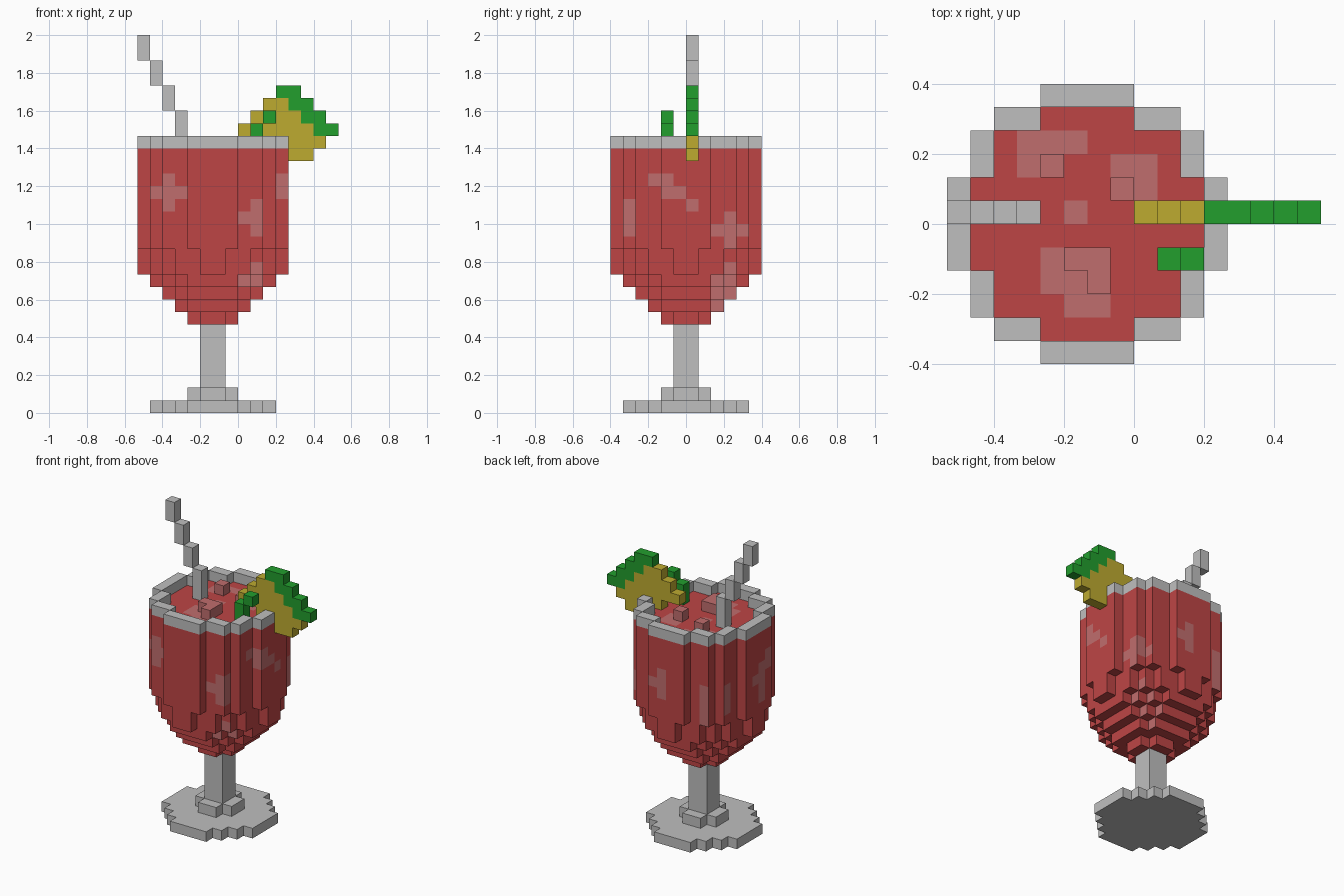
import bpy
import bmesh
from mathutils import Vector

cube = bpy.data.objects.get("Cube")
if cube:
    bpy.data.objects.remove(cube, do_unlink=True)

UNIT = 1 / 15      # edge of one block
AXIS_X = -2        # the glass stands off centre, in blocks


def material(name, rgb):
    mat = bpy.data.materials.new(name)
    mat.use_nodes = True
    colour = (*rgb, 1)
    mat.diffuse_color = colour
    mat.node_tree.nodes["Principled BSDF"].inputs["Base Color"].default_value = colour
    return mat


GLASS = material("pale_grey", (0.52, 0.52, 0.52))
DRINK = material("red", (0.515, 0.06, 0.06))
ICE = material("pink", (0.53, 0.155, 0.155))
FLESH = material("yellow", (0.515, 0.407, 0.03))
PEEL = material("green", (0.016, 0.342, 0.027))

SIDES = {"right": (1, 0, 0), "left": (-1, 0, 0), "back": (0, 1, 0),
         "front": (0, -1, 0), "top": (0, 0, 1), "bottom": (0, 0, -1)}


def build(name, cells, mats, rule=None):
    """Make a block object from a set of cells, keeping only outer faces."""
    bm = bmesh.new()
    for cell in sorted(cells):
        centre = Vector(cell) + Vector((0.5, 0.5, 0.5))
        for side, direction in SIDES.items():
            n = Vector(direction)
            if tuple(c + d for c, d in zip(cell, direction)) in cells:
                continue
            u = Vector((n.y, n.z, n.x))
            v = n.cross(u)
            corners = [centre + (n + u * a + v * b) / 2
                       for a, b in ((-1, -1), (1, -1), (1, 1), (-1, 1))]
            face = bm.faces.new([bm.verts.new(c * UNIT) for c in corners])
            if rule:
                face.material_index = rule(cell, side)
    bmesh.ops.remove_doubles(bm, verts=bm.verts, dist=UNIT / 100)
    mesh = bpy.data.meshes.new(name)
    bm.to_mesh(mesh)
    bm.free()
    for mat in mats:
        mesh.materials.append(mat)
    obj = bpy.data.objects.new(name, mesh)
    bpy.context.collection.objects.link(obj)
    return obj


def disc(widths, bottom, top):
    """Round layer: half width of each row, counted outward from the axis."""
    n = len(widths)
    cells = set()
    for j in range(-n, n):
        half = widths[j if j >= 0 else -1 - j]
        for i in range(-half, half):
            cells.update((AXIS_X + i, j, z) for z in range(bottom, top))
    return cells


def run(first, last, row):
    return {(i, row) for i in range(first, last + 1)}


def column(i, low, high):
    return {(i, z) for z in range(low, high + 1)}


# Foot and stem
build("foot", disc([5, 5, 4, 3, 2], 0, 1) | disc([2, 1], 1, 2), [GLASS])
build("stem", disc([1], 2, 7), [GLASS])

# Filled bowl, widening in steps
FULL = [6, 6, 5, 5, 4, 2]
INNER = [5, 5, 4, 4, 2]
bowl = (disc([2, 1], 7, 8) | disc([3, 3, 2], 8, 9) | disc([4, 4, 3, 2], 9, 10)
        | disc([5, 5, 4, 3, 2], 10, 11) | disc([6, 5, 5, 4, 3, 1], 11, 13)
        | disc(FULL, 13, 21))

# Ice showing through the drink, as cells on each side
ice_marks = {
    "front": run(-7, -5, 17) | column(-6, 16, 18) | column(1, 14, 16)
    | column(0, 15, 15) | column(3, 17, 18) | run(0, 1, 10) | column(1, 11, 11),
    "right": run(-3, -2, 18) | run(-2, -1, 17) | column(0, 16, 16)
    | column(-5, 14, 16) | run(2, 4, 14) | column(3, 13, 15)
    | run(2, 3, 10) | run(2, 3, 9) | column(3, 11, 11) | column(2, 8, 8),
    "back": column(-2, 15, 17) | run(-2, -1, 16) | column(-6, 13, 16)
    | column(2, 14, 15),
    "left": run(-3, -1, 17) | column(-2, 17, 18) | run(-1, 0, 16)
    | column(-1, 14, 15) | column(3, 14, 16),
    "top": run(-5, -4, 2) | run(-5, -3, 3) | run(-1, 0, 1) | run(-1, 0, 2)
    | run(-3, -3, 0) | run(-4, -2, -2) | run(-4, -2, -3) | run(-3, -2, -4),
}


def ice_rule(cell, side):
    x, y, z = cell
    if side in ("front", "back"):
        spot = (x, z)
    elif side in ("left", "right"):
        spot = (y, z)
    else:
        spot = (x, y)
    return int(spot in ice_marks.get(side, ()))


build("bowl", bowl, [DRINK, ICE], ice_rule)
build("rim", disc(FULL, 21, 22) - disc(INNER, 21, 22), [GLASS])

# Ice cubes standing out of the drink
for name, spots in (("ice_back", [(-4, 2)]), ("ice_side", [(-1, 1)]),
                    ("ice_front", [(-3, -2), (-2, -2), (-2, -3)])):
    build(name, {(x, y, 21) for x, y in spots}, [ICE])

# Straw leaning out in steps
straw = {(-5, 0, 21)}
for k in range(4):
    straw |= {(-5 - k, 0, 22 + 2 * k + h) for h in range(2)}
build("straw", straw, [GLASS])

# Fruit slice hooked on the rim
flesh = (run(2, 3, 24) | column(1, 23, 23) | run(2, 4, 23) | run(0, 5, 22)
         | column(2, 21, 21) | run(4, 6, 21) | run(4, 5, 20))
peel = set()
for k in range(4):
    peel |= run(3 + k, 4 + k, 25 - k)
build("fruit_slice", {(x, 0, z) for x, z in flesh - peel}, [FLESH])
build("fruit_peel", {(x, 0, z) for x, z in peel}, [PEEL])

# Small leaf in front of the slice
build("leaf", {(1, -2, 21), (1, -2, 22), (2, -2, 23)}, [PEEL])
